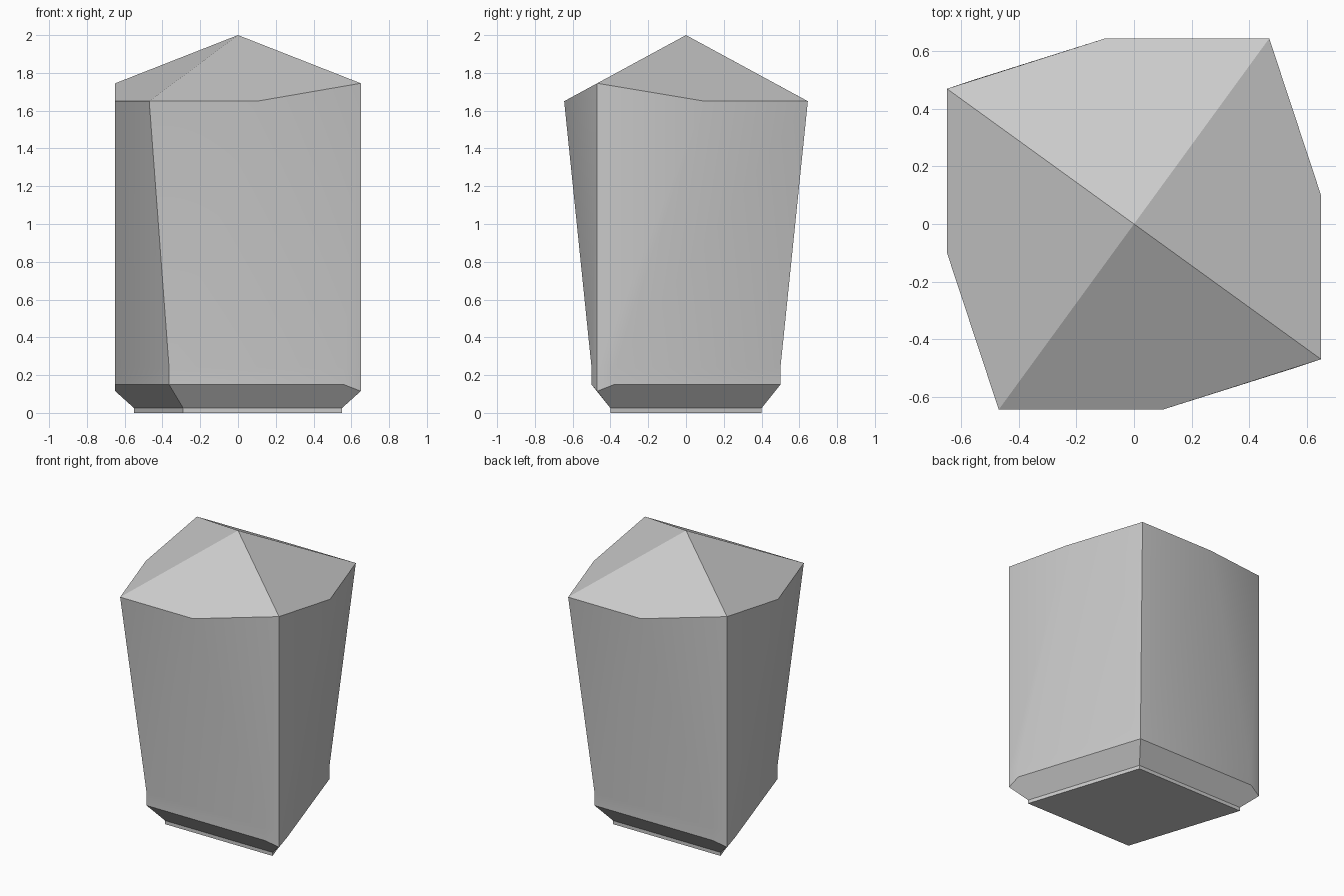
import bpy, bmesh, math
from mathutils import Vector

cube = bpy.data.objects.get("Cube")
if cube:
    bpy.data.objects.remove(cube, do_unlink=True)

stone = bpy.data.materials.new("stone_grey")
stone.use_nodes = True
grey = (0.6, 0.6, 0.6, 1)
stone.diffuse_color = grey
stone.node_tree.nodes["Principled BSDF"].inputs["Base Color"].default_value = grey


def ring(bm, half):
    """Closed ring: half its points, then the same half turned 180 degrees."""
    turned = [(-x, -y, z) for x, y, z in half]
    return [bm.verts.new(p) for p in half + turned]


def finish(bm, name):
    mesh = bpy.data.meshes.new(name)
    bm.to_mesh(mesh)
    bm.free()
    mesh.materials.append(stone)
    obj = bpy.data.objects.new(name, mesh)
    bpy.context.collection.objects.link(obj)
    bpy.ops.object.select_all(action='DESELECT')
    obj.select_set(True)
    bpy.context.view_layer.objects.active = obj
    bpy.ops.object.shade_smooth_by_angle(angle=math.radians(30))


def bridge(bm, low, high):
    n = len(low)
    for i in range(n):
        j = (i + 1) % n
        bm.faces.new((low[i], low[j], high[j], high[i]))


# Half rings: long corner, right-side crease, short corner, back crease
foot_half = [(0.55, -0.4), (0.29, 0.4)]
lower_half = [(0.65, -0.47), (0.65, -0.38), (0.365, 0.5), (-0.56, 0.5)]
upper_half = [(0.65, -0.47), (0.65, 0.1), (0.47, 0.645), (-0.1, 0.645)]


def at(half, z, corner_z=None):
    corner_z = z if corner_z is None else corner_z
    return [(x, y, corner_z if i == 0 else z) for i, (x, y) in enumerate(half)]


skirt = at(lower_half, 0.15, 0.115)
eaves = at(upper_half, 1.65, 1.745)

# Foot: short upright lip with a flared underside
bm = bmesh.new()
sole = ring(bm, at(foot_half, 0))
lip = ring(bm, at(foot_half, 0.025))
rim = ring(bm, skirt)
bm.faces.new(sole[::-1])
bridge(bm, sole, lip)
for i in range(4):
    a = 2 * i
    bm.faces.new((lip[i], lip[(i + 1) % 4],
                  rim[(a + 2) % 8], rim[a + 1], rim[a]))
finish(bm, "foot")

# Body: straight band, then faceted walls leaning outward
bm = bmesh.new()
rings = [ring(bm, h) for h in (skirt, at(lower_half, 0.24), eaves)]
for low, high in zip(rings, rings[1:]):
    bridge(bm, low, high)
finish(bm, "body")

# Roof: four flat slopes meeting at a point
bm = bmesh.new()
edge = ring(bm, eaves)
peak = bm.verts.new((0, 0, 2))
for a in range(0, 8, 2):
    bm.faces.new((edge[a], edge[a + 1], edge[(a + 2) % 8], peak))
finish(bm, "roof")
